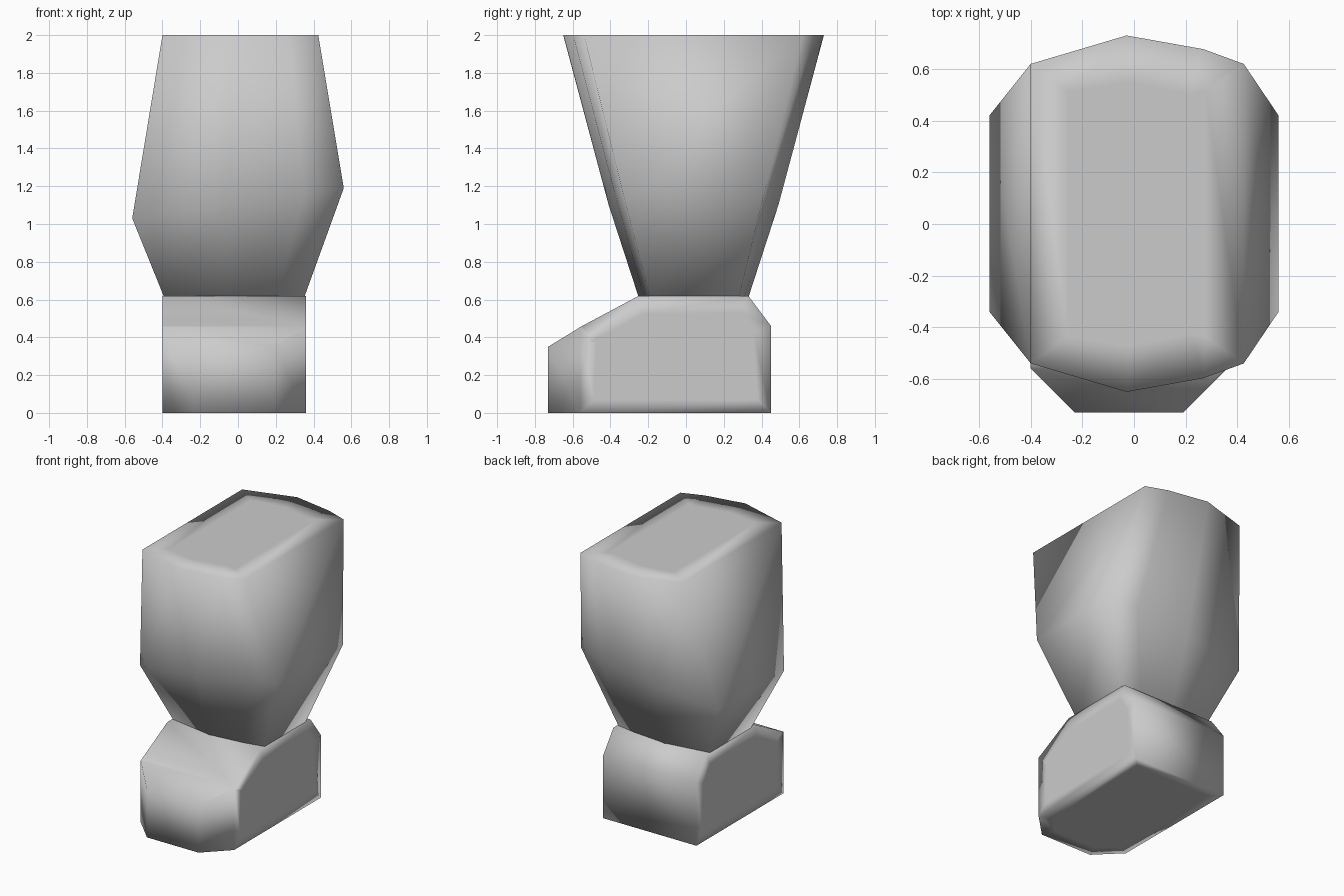
import bpy, bmesh
from mathutils import Vector

if "Cube" in bpy.data.objects:
    bpy.data.objects.remove(bpy.data.objects["Cube"])


def finish(bm, name):
    bmesh.ops.recalc_face_normals(bm, faces=bm.faces)
    for f in bm.faces:
        f.smooth = True
    me = bpy.data.meshes.new(name)
    bm.to_mesh(me)
    bm.free()
    ob = bpy.data.objects.new(name, me)
    bpy.context.collection.objects.link(ob)
    return ob


def ring(bm, left, right, zl, zr, side, mid):
    """Ten-sided section: side = y range of the flat sides, mid = y range of the bulge."""
    w = right - left
    ys = [0, 1, 0.52, 0]                       # how far each column bulges
    us = [0, 0.45, 0.81, 1]                    # column positions across the width
    cols = list(zip(us, ys))

    def row(i):
        return [Vector((left + w * u, side[i] + (mid[i] - side[i]) * b, zl + (zr - zl) * u))
                for u, b in cols]
    return [bm.verts.new(p) for p in row(0) + row(1)[::-1]]


# Lower leg: three lofted sections, flared toward the top
bm = bmesh.new()
rings = [
    ring(bm, -0.39, 0.35, 0.61, 0.61, (-0.19, 0.28), (-0.25, 0.33)),
    ring(bm, -0.56, 0.56, 1.03, 1.19, (-0.34, 0.42), (-0.41, 0.49)),
    ring(bm, -0.40, 0.425, 2.00, 2.00, (-0.54, 0.62), (-0.65, 0.73)),
]
for a, b in zip(rings, rings[1:]):
    n = len(a)
    for i in range(n):
        j = (i + 1) % n
        bm.faces.new((a[i], a[j], b[j], b[i]))
bm.faces.new(rings[0][::-1])
top = bm.faces.new(rings[-1])
bm.normal_update()
bmesh.ops.inset_region(bm, faces=[top], thickness=0.18)
finish(bm, "lower_leg")

# Foot: side profile extruded across the width
profile = [(-0.73, 0), (0.45, 0), (0.45, 0.46), (0.33, 0.62),
           (-0.25, 0.62), (-0.55, 0.46), (-0.73, 0.35)]
bm = bmesh.new()
face = bm.faces.new([bm.verts.new((-0.40, y, z)) for y, z in profile])
ext = bmesh.ops.extrude_face_region(bm, geom=[face])
moved = [g for g in ext["geom"] if isinstance(g, bmesh.types.BMVert)]
bmesh.ops.translate(bm, verts=moved, vec=(0.76, 0, 0))

# Toe corners cut at an angle
for x, s in ((-0.23, -1), (0.19, 1)):
    geom = bm.verts[:] + bm.edges[:] + bm.faces[:]
    bmesh.ops.bisect_plane(bm, geom=geom, dist=1e-5, plane_co=(x, -0.73, 0),
                           plane_no=(s, -1, 0), clear_outer=True)
    bmesh.ops.holes_fill(bm, edges=[e for e in bm.edges if e.is_boundary], sides=0)

# Sole and sides keep a flat centre under the smooth shading
bmesh.ops.recalc_face_normals(bm, faces=bm.faces)
flat = [f for f in bm.faces if f.normal.z < -0.9 or abs(f.normal.x) > 0.9]
bmesh.ops.inset_individual(bm, faces=flat, thickness=0.1)
finish(bm, "foot")
